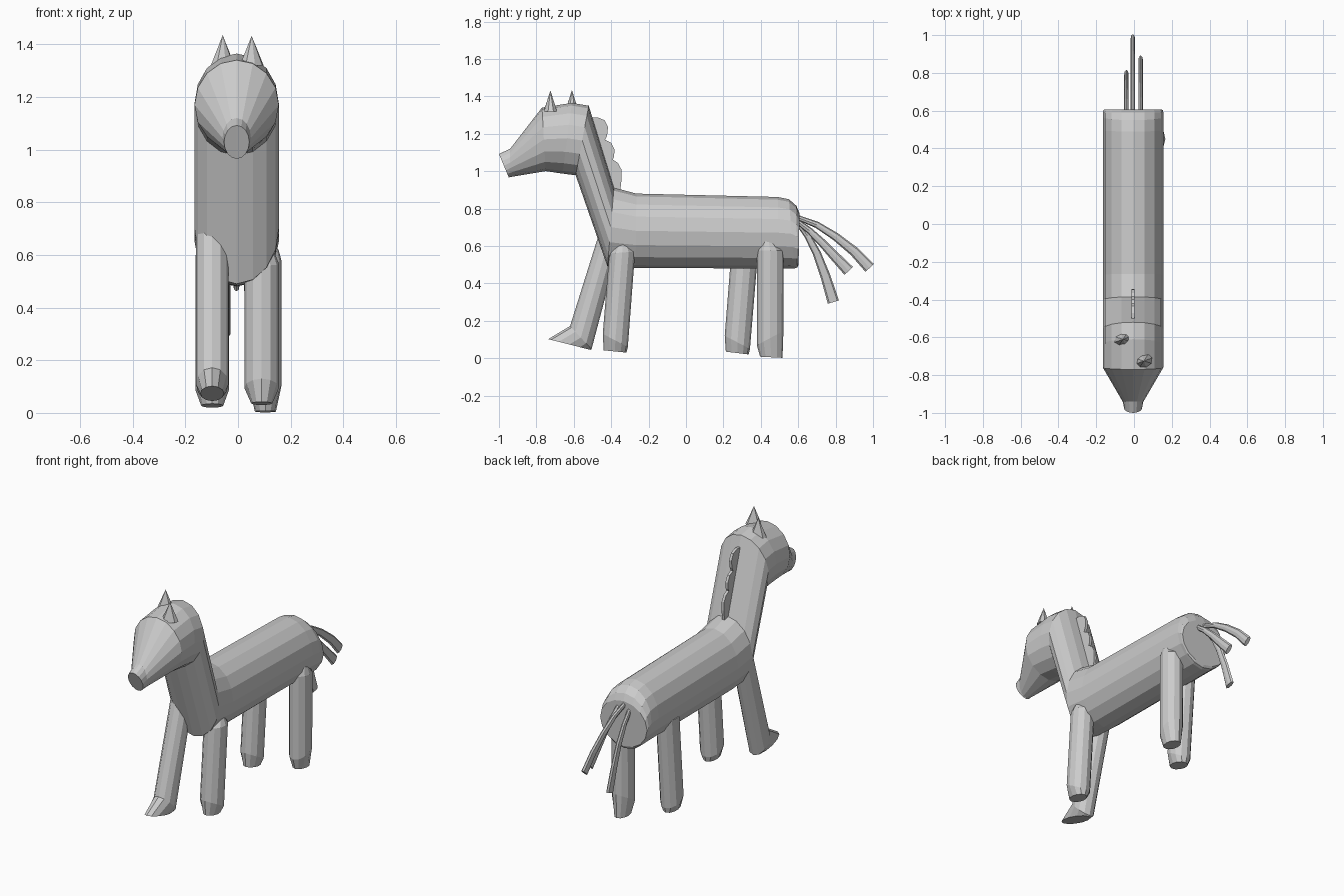
import bpy, bmesh, math
from mathutils import Vector, Matrix

grey = bpy.data.materials.new("plain grey")
grey.diffuse_color = (0.6, 0.6, 0.6, 1)


def finish(name, bm):
    bmesh.ops.recalc_face_normals(bm, faces=bm.faces)
    me = bpy.data.meshes.new(name)
    bm.to_mesh(me)
    bm.free()
    me.materials.append(grey)
    ob = bpy.data.objects.new(name, me)
    bpy.context.collection.objects.link(ob)
    return ob


def loft(name, x, rings, sides):
    """Tube through elliptical rings, each (y1, z1, y2, z2, half width in x)."""
    bm = bmesh.new()
    loops = []
    for y1, z1, y2, z2, w in rings:
        mid = Vector((x, (y1 + y2) / 2, (z1 + z2) / 2))
        half = Vector((0, (y1 - y2) / 2, (z1 - z2) / 2))
        loop = []
        for i in range(sides):
            a = math.tau * i / sides
            loop.append(bm.verts.new(mid + Vector((w * math.cos(a), 0, 0)) + half * math.sin(a)))
        loops.append(loop)
    for a, b in zip(loops, loops[1:]):
        for i in range(sides):
            j = (i + 1) % sides
            bm.faces.new((a[i], a[j], b[j], b[i]))
    bm.faces.new(loops[0])
    bm.faces.new(loops[-1])
    return finish(name, bm)


# Body, neck and head: one tube from rump to muzzle (top point, bottom point, width)
loft("body_neck_head", -0.005, [
    (0.607, 0.775, 0.602, 0.500, 0.157),
    (0.590, 0.815, 0.595, 0.485, 0.160),
    (0.550, 0.850, 0.580, 0.480, 0.160),
    (0.490, 0.862, 0.500, 0.480, 0.160),
    (-0.265, 0.880, -0.270, 0.482, 0.160),
    (-0.385, 0.912, -0.420, 0.490, 0.160),
    (-0.520, 1.350, -0.590, 0.978, 0.160),
    (-0.610, 1.365, -0.660, 0.987, 0.160),
    (-0.770, 1.340, -0.750, 1.000, 0.160),
    (-0.940, 1.120, -0.944, 0.968, 0.054),
    (-1.000, 1.092, -0.947, 0.965, 0.048),
], 16)

# Legs: top ring, slanted ankle ring, sole
loft("front_leg_left", -0.098, [
    (-0.448, 0.720, -0.335, 0.690, 0.062),
    (-0.620, 0.172, -0.505, 0.048, 0.062),
    (-0.737, 0.102, -0.512, 0.045, 0.045),
], 12)
loft("front_leg_right", 0.090, [
    (-0.375, 0.605, -0.300, 0.605, 0.050),
    (-0.410, 0.560, -0.272, 0.570, 0.066),
    (-0.445, 0.130, -0.311, 0.060, 0.066),
    (-0.440, 0.042, -0.318, 0.030, 0.040),
], 12)
loft("rear_leg_left", -0.098, [
    (0.245, 0.600, 0.388, 0.600, 0.063),
    (0.207, 0.120, 0.342, 0.050, 0.063),
    (0.213, 0.035, 0.335, 0.020, 0.042),
], 12)
loft("rear_leg_right", 0.104, [
    (0.405, 0.630, 0.480, 0.610, 0.050),
    (0.379, 0.575, 0.522, 0.575, 0.062),
    (0.379, 0.070, 0.521, 0.145, 0.062),
    (0.396, 0.008, 0.516, 0.002, 0.040),
], 12)

# Tail: three bent strands widening towards the tips
strands = [
    ("tail_strand_long", -0.006, [(0.59, 0.755), (0.70, 0.713), (0.80, 0.650), (0.90, 0.570), (0.982, 0.483)]),
    ("tail_strand_middle", 0.035, [(0.59, 0.735), (0.66, 0.682), (0.73, 0.615), (0.80, 0.540), (0.870, 0.467)]),
    ("tail_strand_short", -0.040, [(0.59, 0.735), (0.65, 0.655), (0.70, 0.560), (0.745, 0.440), (0.788, 0.300)]),
]
for name, x, path in strands:
    rings = []
    for i, (y, z) in enumerate(path):
        p, q = path[max(i - 1, 0)], path[min(i + 1, len(path) - 1)]
        d = Vector((q[0] - p[0], q[1] - p[1])).normalized()
        h = 0.013 + 0.0045 * i
        rings.append((y - d.y * h, z + d.x * h, y + d.y * h, z - d.x * h, 0.012))
    loft(name, x, rings, 8)

# Mane: thin scalloped plate set into the back of the neck
outline = [(-0.51, 1.285), (-0.47, 1.287), (-0.435, 1.272), (-0.417, 1.235), (-0.422, 1.190),
           (-0.432, 1.168), (-0.400, 1.152), (-0.382, 1.115), (-0.385, 1.075), (-0.392, 1.062),
           (-0.365, 1.045), (-0.346, 1.010), (-0.344, 0.960), (-0.352, 0.890), (-0.42, 0.900)]
bm = bmesh.new()
face = bm.faces.new([bm.verts.new((-0.013, y, z)) for y, z in outline])
ext = bmesh.ops.extrude_face_region(bm, geom=[face])
bmesh.ops.translate(bm, vec=(0.016, 0, 0),
                    verts=[v for v in ext["geom"] if isinstance(v, bmesh.types.BMVert)])
finish("mane", bm)

# Ears: flattened cones turned slightly outwards
for name, x, y, tip in (("ear_left", -0.058, -0.610, 1.435), ("ear_right", 0.052, -0.725, 1.432)):
    bm = bmesh.new()
    low = 1.32
    bmesh.ops.create_cone(bm, cap_ends=True, segments=8, radius1=0.048, radius2=0, depth=tip - low)
    bmesh.ops.scale(bm, vec=(1, 0.75, 1), verts=bm.verts)
    bmesh.ops.transform(bm, verts=bm.verts,
                        matrix=Matrix.Translation((x, y, (tip + low) / 2)) @ Matrix.Rotation(math.radians(20), 4, 'Z'))
    finish(name, bm)
